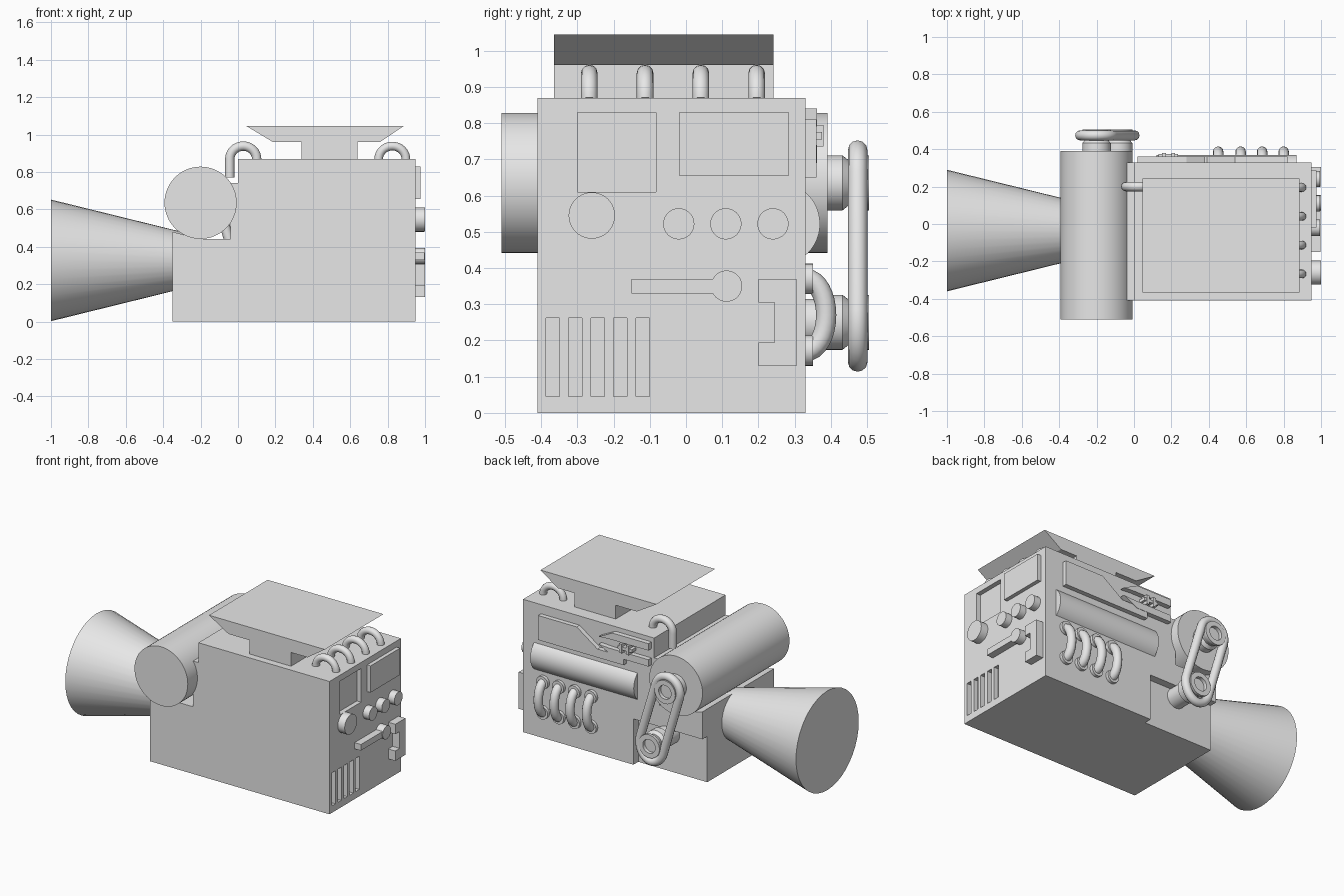
import bpy, bmesh, math
from mathutils import Vector

if "Cube" in bpy.data.objects:
    bpy.data.objects.remove(bpy.data.objects["Cube"], do_unlink=True)

grey = bpy.data.materials.new("plain_grey")
grey.use_nodes = True
grey.diffuse_color = (0.8, 0.8, 0.8, 1)
for node in grey.node_tree.nodes:
    if node.type == 'BSDF_PRINCIPLED':
        node.inputs["Base Color"].default_value = (0.8, 0.8, 0.8, 1)


def finish(name, bm, smooth=False):
    bmesh.ops.recalc_face_normals(bm, faces=bm.faces)
    mesh = bpy.data.meshes.new(name)
    bm.to_mesh(mesh)
    bm.free()
    mesh.materials.append(grey)
    obj = bpy.data.objects.new(name, mesh)
    bpy.context.collection.objects.link(obj)
    if smooth:
        activate(obj)
        bpy.ops.object.shade_smooth_by_angle(angle=math.radians(35))
    return obj


def activate(obj):
    bpy.ops.object.select_all(action='DESELECT')
    obj.select_set(True)
    bpy.context.view_layer.objects.active = obj


def prism(name, outline, axis, start, end):
    """Extrude a 2D outline along an axis; outline uses the other two axes in order."""
    bm = bmesh.new()
    verts = []
    for p in outline:
        co = list(p)
        co.insert("xyz".index(axis), start)
        verts.append(bm.verts.new(co))
    face = bm.faces.new(verts)
    out = bmesh.ops.extrude_face_region(bm, geom=[face])
    step = [0, 0, 0]
    step["xyz".index(axis)] = end - start
    moved = [g for g in out["geom"] if isinstance(g, bmesh.types.BMVert)]
    bmesh.ops.translate(bm, verts=moved, vec=step)
    return finish(name, bm)


def rect(a0, a1, b0, b1):
    return [(a0, b0), (a1, b0), (a1, b1), (a0, b1)]


def lathe(name, origin, axis, profile, sides=40):
    """Revolve (distance along axis, radius) rings, closed by flat caps."""
    bm = bmesh.new()
    turn = Vector((0, 0, 1)).rotation_difference(Vector(axis))
    rings = []
    for d, r in profile:
        angles = [2 * math.pi * i / sides for i in range(sides)]
        rings.append([bm.verts.new(Vector(origin) + turn @ Vector(
            (r * math.cos(a), r * math.sin(a), d))) for a in angles])
    for low, high in zip(rings, rings[1:]):
        for i in range(sides):
            j = (i + 1) % sides
            bm.faces.new((low[i], low[j], high[j], high[i]))
    bm.faces.new(rings[0])
    bm.faces.new(rings[-1])
    return finish(name, bm, True)


def tube(name, points, radius, cyclic=False):
    curve = bpy.data.curves.new(name, 'CURVE')
    curve.dimensions = '3D'
    curve.bevel_depth = radius
    curve.bevel_resolution = 4
    curve.use_fill_caps = True
    spline = curve.splines.new('POLY')
    spline.points.add(len(points) - 1)
    for sp, p in zip(spline.points, points):
        sp.co = (*p, 1)
    spline.use_cyclic_u = cyclic
    curve.materials.append(grey)
    obj = bpy.data.objects.new(name, curve)
    bpy.context.collection.objects.link(obj)
    activate(obj)
    bpy.ops.object.convert(target='MESH')
    bpy.ops.object.shade_smooth_by_angle(angle=math.radians(40))


def arc(a0, a1, steps=16):
    angles = [math.radians(a0 + (a1 - a0) * i / steps) for i in range(steps + 1)]
    return [(math.cos(a), math.sin(a)) for a in angles]


# Main body, stepped under the drum
body = prism("body", [(-.35, 0), (.95, 0), (.95, .87), (0, .87), (0, .74),
                      (-.04, .74), (-.04, .44), (-.2, .44), (-.35, .48)],
             'y', -.41, .33)

# Recesses: side panel, vent slots and rear corner
cutters = [prism("panel_cutter", rect(-.30, -.083, .61, .83), 'x', .92, 1.1),
           prism("corner_cutter", rect(-.5, .15, -.1, .3), 'y', .28, .5)]
for i in range(5):
    y = -.386 + .062 * i
    cutters.append(prism("vent_cutter", rect(y, y + .037, .045, .262), 'x', .92, 1.1))
for cutter in cutters:
    cutter.hide_render = True
    mod = body.modifiers.new("recess", 'BOOLEAN')
    mod.operation = 'DIFFERENCE'
    mod.solver = 'EXACT'
    mod.object = cutter
    activate(body)
    bpy.ops.object.modifier_apply(modifier=mod.name)
    bpy.data.objects.remove(cutter, do_unlink=True)

# Horn and drum
lathe("horn", (-1, -.035, .327), (1, 0, 0), [(0, .325), (.75, .14)])
lathe("drum", (-.2, -.51, .635), (0, 1, 0), [(0, .193), (.9, .193)], 64)

# Flared hopper on top
prism("hopper", [(.34, .86), (.64, .86), (.64, .96), (.76, .96), (.885, 1.045),
                 (.045, 1.045), (.187, .96), (.34, .96)], 'y', -.365, .242)

# Looped pipes on top
for i in range(4):
    y = -.267 + .154 * i
    tube("top_pipe", [(.825 + .073 * c, y, .868 + .07 * s) for c, s in arc(0, 180)], .023)
tube("drum_pipe", [(.1, .2, .85)] + [(.028 + .072 * c, .2, .868 + .07 * s) for c, s in arc(0, 180)]
     + [(-.044, .2, .77)], .025)

# Right side controls
prism("raised_panel", rect(-.02, .285, .655, .83), 'x', .94, .975)
lathe("large_dial", (.9, -.26, .545), (1, 0, 0), [(0, .064), (.1, .064)])
for y in (-.02, .11, .24):
    lathe("small_dial", (.94, y, .522), (1, 0, 0), [(0, .043), (.055, .043)])
lathe("lever_knob", (.94, .112, .35), (1, 0, 0), [(0, .043), (.06, .043)])
prism("lever_bar", rect(-.15, .1, .33, .37), 'x', .94, .996)
prism("latch", [(.2, .13), (.305, .13), (.305, .37), (.2, .37), (.2, .305),
                (.245, .305), (.245, .195), (.2, .195)], 'x', .94, 1)

# Rear bulge and plates
lathe("rear_bulge", (.12, .255, .522), (1, 0, 0), [(0, .115), (.75, .115)], 48)
prism("rear_plate", [(.82, .65), (.82, .81), (.54, .81), (.39, .705), (.2, .705), (.2, .65)],
      'y', .32, .36)
for name, flip in (("upper_prong", 1), ("lower_prong", -1)):
    outline = [(.38, .025), (.28, .075), (.02, .075), (.02, .03), (.3, .03)]
    prism(name, [(x, .765 + flip * z) for x, z in outline], 'y', .32, .362)
prism("coupler_bar", rect(.13, .235, .755, .775), 'y', .32, .375)
for x in (.15, .2):
    prism("coupler_fin", rect(x, x + .02, .735, .795), 'y', .32, .38)

# Rear loop pipes with flanges
for x in (.45, .57, .685, .8):
    tube("rear_pipe", [(x, .33 + .057 * c, .27 + .1 * s) for c, s in arc(-90, 90)], .028)
    for z in (.172, .37):
        lathe("pipe_flange", (x, .32, z), (0, 1, 0), [(0, .042), (.03, .042)], 24)

# Pulleys and drive belt
hub = [(0, .076), (.045, .076), (.065, .06), (.085, .066), (.1, .076),
       (.118, .076), (.118, .045), (.095, .045)]
lathe("upper_pulley", (-.2, .387, .635), (0, 1, 0), hub)
lathe("lower_pulley", (-.085, .387, .25), (0, 1, 0), hub)
lathe("pulley_shaft", (-.085, .27, .25), (0, 1, 0), [(0, .065), (.13, .065)])
tilt = math.degrees(math.atan2(.115, .385))
belt = [(-.2 + .088 * c, .474, .635 + .091 * s) for c, s in arc(tilt, 180 + tilt)]
belt += [(-.085 + .088 * c, .474, .25 + .11 * s) for c, s in arc(180 + tilt, 360 + tilt)]
tube("drive_belt", belt, .027, True)
